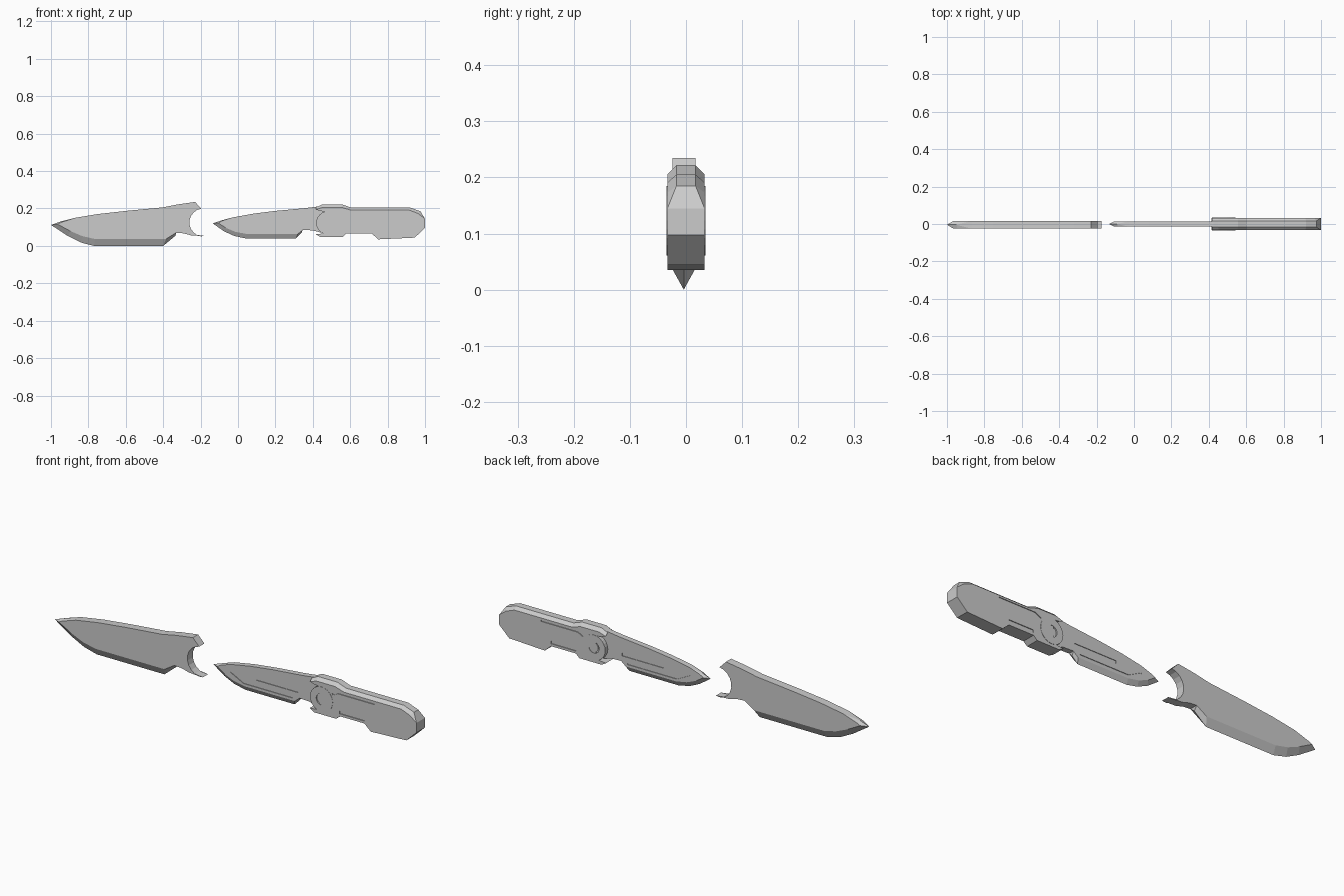
import bpy, bmesh, math


def slab(name, pts, half, edge=0.0, y=0.0):
    """Extrude an x-z profile. Points are (x, z) or (x, z, dx, dz);
    the latter are bevelled: rim half-width 'edge', face inset by dx, dz."""
    bm = bmesh.new()
    rings = []
    for side, inner in ((-1, True), (-1, False), (1, False), (1, True)):
        ring = []
        for p in pts:
            bev = len(p) == 4
            x, z = p[:2]
            w = half
            if bev and inner:
                x, z = x + p[2], z + p[3]
            elif bev:
                w = edge
            ring.append(bm.verts.new((x, y + side * w, z)))
        rings.append(ring)
    n = len(pts)
    for a, b in zip(rings, rings[1:]):
        for i in range(n):
            j = (i + 1) % n
            bm.faces.new((a[i], a[j], b[j], b[i]))
    bm.faces.new(rings[0])
    bm.faces.new(rings[-1])
    bmesh.ops.remove_doubles(bm, verts=bm.verts, dist=1e-5)
    bmesh.ops.recalc_face_normals(bm, faces=bm.faces)
    mesh = bpy.data.meshes.new(name)
    bm.to_mesh(mesh)
    bm.free()
    ob = bpy.data.objects.new(name, mesh)
    bpy.context.collection.objects.link(ob)
    return ob


def disc(name, x, z, r, half, y=0.0, sides=24):
    bpy.ops.mesh.primitive_cylinder_add(vertices=sides, radius=r, depth=2 * half,
                                        location=(x, y, z), rotation=(math.pi / 2, 0, 0))
    ob = bpy.context.object
    ob.name = name
    return ob


def cut(target, cutter):
    mod = target.modifiers.new("cut", 'BOOLEAN')
    mod.operation = 'DIFFERENCE'
    mod.solver = 'EXACT'
    mod.object = cutter
    bpy.context.view_layer.objects.active = target
    bpy.ops.object.modifier_apply(modifier=mod.name)
    bpy.data.objects.remove(cutter)


def groove(target, path, width, face, depth):
    """Shallow channel along an x-z path, on both faces of the target."""
    def off(i, s):
        a, b = path[max(i - 1, 0)], path[min(i + 1, len(path) - 1)]
        dx, dz = b[0] - a[0], b[1] - a[1]
        k = s * width / 2 / math.hypot(dx, dz)
        return (path[i][0] - dz * k, path[i][1] + dx * k)
    ids = range(len(path))
    outline = [off(i, 1) for i in ids] + [off(i, -1) for i in reversed(ids)]
    for s in (-1, 1):
        cut(target, slab("groove_cutter", outline, depth, y=s * face))


# Sheath: thick slab with ground lower edge and a round mouth
mouth = [(-0.185 - 0.075 * math.sin(a), 0.125 + 0.075 * math.cos(a))
         for a in [math.radians(d) for d in range(8, 173, 18)]]
slab("sheath", [
    (-1.0, 0.112, 0.035, 0.004), (-0.95, 0.13, 0.006, -0.004), (-0.87, 0.15),
    (-0.75, 0.17), (-0.6, 0.187), (-0.4, 0.206), (-0.32, 0.222), (-0.23, 0.235)]
    + mouth + [
    (-0.175, 0.053), (-0.25, 0.056), (-0.29, 0.067), (-0.33, 0.07), (-0.335, 0.054, 0, 0.014),
    (-0.4, 0.0, 0.015, 0.037), (-0.77, 0.0, 0.005, 0.037), (-0.84, 0.018, 0.008, 0.034),
    (-0.91, 0.053, 0.014, 0.026)], 0.0205, 0.0, y=-0.004)

# Blade: thinner copy of the same outline, with decorative channels
blade = slab("blade", [
    (-0.135, 0.12, 0.03, 0.002), (-0.09, 0.136, 0.004, -0.003), (-0.03, 0.152),
    (0.08, 0.172), (0.2, 0.187), (0.36, 0.202), (0.44, 0.212), (0.52, 0.2),
    (0.52, 0.075), (0.44, 0.072), (0.4, 0.083), (0.345, 0.085), (0.34, 0.07, 0, 0.01),
    (0.31, 0.04, 0.01, 0.024), (0.04, 0.04, 0.005, 0.024), (-0.02, 0.053, 0.006, 0.022),
    (-0.075, 0.078, 0.01, 0.018)], 0.014)
groove(blade, [(0.11, 0.118), (0.34, 0.118)], 0.014, 0.014, 0.003)
groove(blade, [(-0.03, 0.115), (0.04, 0.079), (0.31, 0.079)], 0.006, 0.014, 0.003)

# Handle: chamfered along its back, stepped belly and small finger guard
handle = slab("handle", [
    (0.417, 0.206, 0, -0.012), (0.45, 0.222, 0.003, -0.016), (0.556, 0.222, -0.003, -0.016),
    (0.604, 0.205, 0, -0.014), (0.92, 0.205, -0.004, -0.014), (0.975, 0.185, -0.012, -0.012),
    (1.0, 0.145), (1.0, 0.097), (0.945, 0.044), (0.75, 0.035), (0.715, 0.066),
    (0.58, 0.066), (0.56, 0.048), (0.44, 0.048), (0.415, 0.062), (0.47, 0.068),
    (0.47, 0.183), (0.44, 0.186)], 0.033, 0.017)
groove(handle, [(0.54, 0.163), (0.57, 0.178), (0.77, 0.178)], 0.008, 0.033, 0.004)
groove(handle, [(0.58, 0.085), (0.715, 0.085)], 0.014, 0.033, 0.004)

# Pivot: round boss with a recessed centre and inner pin on both faces
pivot = disc("pivot_boss", 0.48, 0.123, 0.062, 0.0345)
for s in (-1, 1):
    cut(pivot, disc("recess_cutter", 0.48, 0.123, 0.028, 0.006, s * 0.0345))
disc("pivot_pin", 0.48, 0.123, 0.021, 0.031)
